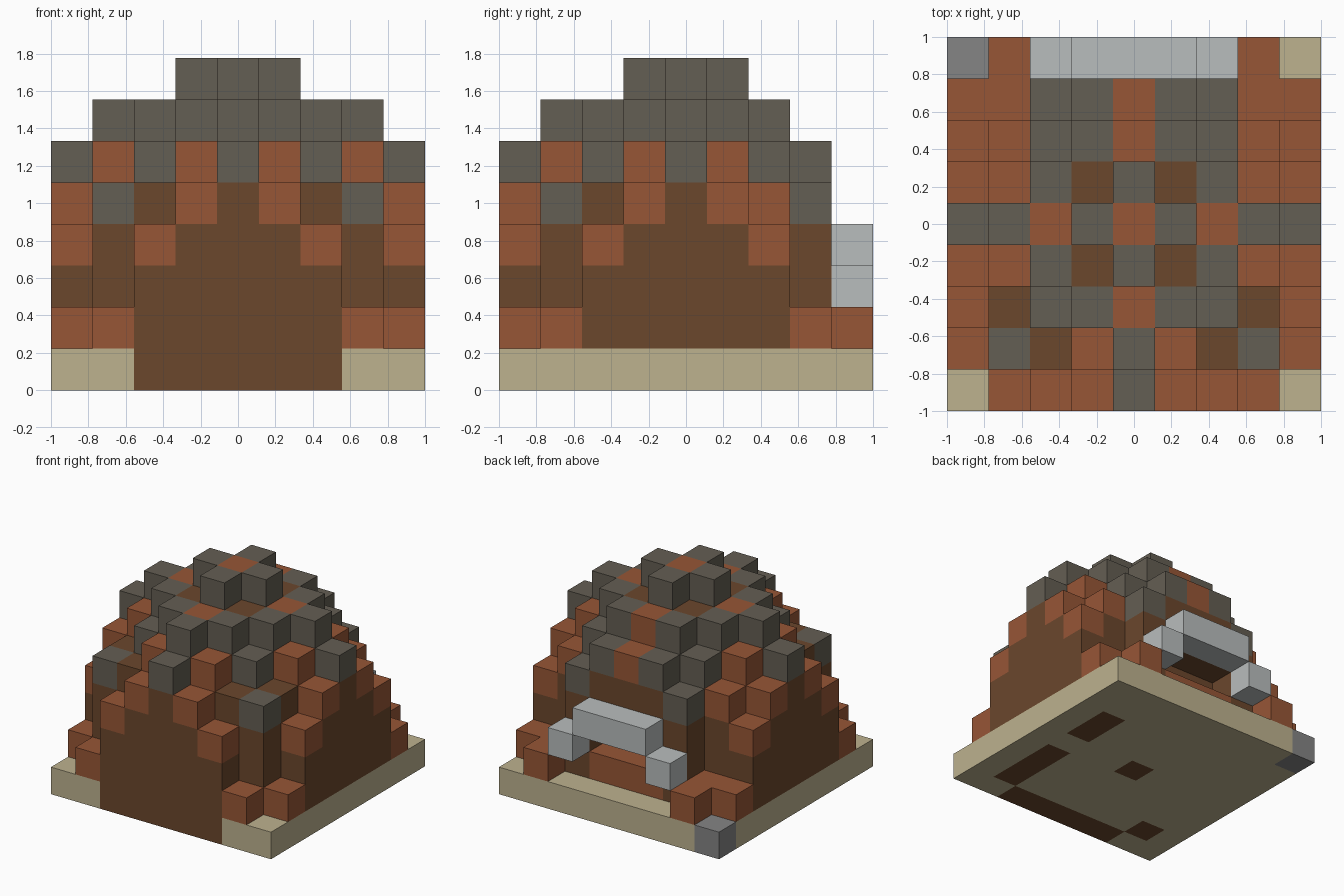
import bpy, bmesh
from mathutils import Vector

cube = bpy.data.objects.get("Cube")
if cube:
    bpy.data.objects.remove(cube, do_unlink=True)

N = 9
S = 2 / N  # block size

# Left half of each row, front to back; rows are mirrored across x
HEIGHTS = ["12456", "25567", "45677", "56778", "67788",
           "56778", "45677", "22566", "12111"]
CAPS = ["toooS", "oSboS", "obSSo", "ooSbS", "SSoSo",
        "ooSbS", "ooSSo", "ooSSo", "totTt".replace("T", "t")]

COLOURS = {
    "t": ("sand", "bdb28f"),
    "b": ("dark_brown", "6b472c"),
    "o": ("rust_orange", "975636"),
    "S": ("stone_grey", "645e53"),
    "l": ("light_grey", "b9bdbd"),
    "g": ("mid_grey", "858585"),
}


def linear(hexa):
    vals = [c / 255 for c in bytes.fromhex(hexa)]
    return tuple(((v + 0.055) / 1.055) ** 2.4 for v in vals) + (1,)


def make_material(name, hexa):
    mat = bpy.data.materials.new(name)
    mat.use_nodes = True
    mat.diffuse_color = linear(hexa)
    bsdf = mat.node_tree.nodes["Principled BSDF"]
    bsdf.inputs["Base Color"].default_value = linear(hexa)
    bsdf.inputs["Roughness"].default_value = 0.9
    return mat


MATS = {key: make_material(*val) for key, val in COLOURS.items()}


def mirrored(row):
    return row + row[-2::-1]


# Sort the blocks into parts: floor, brown walls, coloured top blocks
base, walls, caps, handle = {}, {}, {}, {}
for j in range(N):
    for i in range(N):
        height = int(mirrored(HEIGHTS[j])[i])
        base[i, j, 0] = "t"
        for k in range(1, height - 1):
            walls[i, j, k] = "b"
        if height > 1:
            caps[i, j, height - 1] = mirrored(CAPS[j])[i]

# Doorway, corner marker and brown floor patches
for i in range(2, 7):
    base[i, 0, 0] = "b"
for j in (1, 2, 3, 5, 6):
    base[7, j, 0] = "b"
base[4, 4, 0] = base[1, 1, 0] = "b"
base[0, 8, 0] = "g"

# Recess behind the handle, with a sill under it
for i in (3, 4, 5):
    del walls[i, 7, 2]
    walls[i, 7, 1] = "o"
    handle[i, 8, 3] = "l"
for i in (2, 6):
    handle[i, 8, 2] = "l"

mound = {**base, **walls, **caps}
AXES = [Vector(v) for v in ((1, 0, 0), (0, 1, 0), (0, 0, 1))]


def build(name, blocks, solid):
    """Make one object from blocks, leaving out faces hidden inside the solid."""
    bm = bmesh.new()
    keys = sorted(set(blocks.values()))
    for cell, key in blocks.items():
        centre = (Vector(cell) + Vector((0.5 - N / 2, 0.5 - N / 2, 0.5))) * S
        for a in range(3):
            for sign in (1, -1):
                n = AXES[a] * sign
                if tuple(int(c) for c in Vector(cell) + n) in solid:
                    continue
                u, v = AXES[(a + 1) % 3] * sign, AXES[(a + 2) % 3]
                corners = (-u - v, u - v, u + v, v - u)
                face = bm.faces.new([bm.verts.new(centre + (n + c) * S / 2)
                                     for c in corners])
                face.material_index = keys.index(key)
    bmesh.ops.remove_doubles(bm, verts=bm.verts, dist=S / 100)
    mesh = bpy.data.meshes.new(name)
    bm.to_mesh(mesh)
    bm.free()
    for key in keys:
        mesh.materials.append(MATS[key])
    obj = bpy.data.objects.new(name, mesh)
    bpy.context.scene.collection.objects.link(obj)
    return obj


build("base_floor", base, mound)
build("mound_walls", walls, mound)
build("mound_top_blocks", caps, mound)
build("back_handle", handle, handle)
